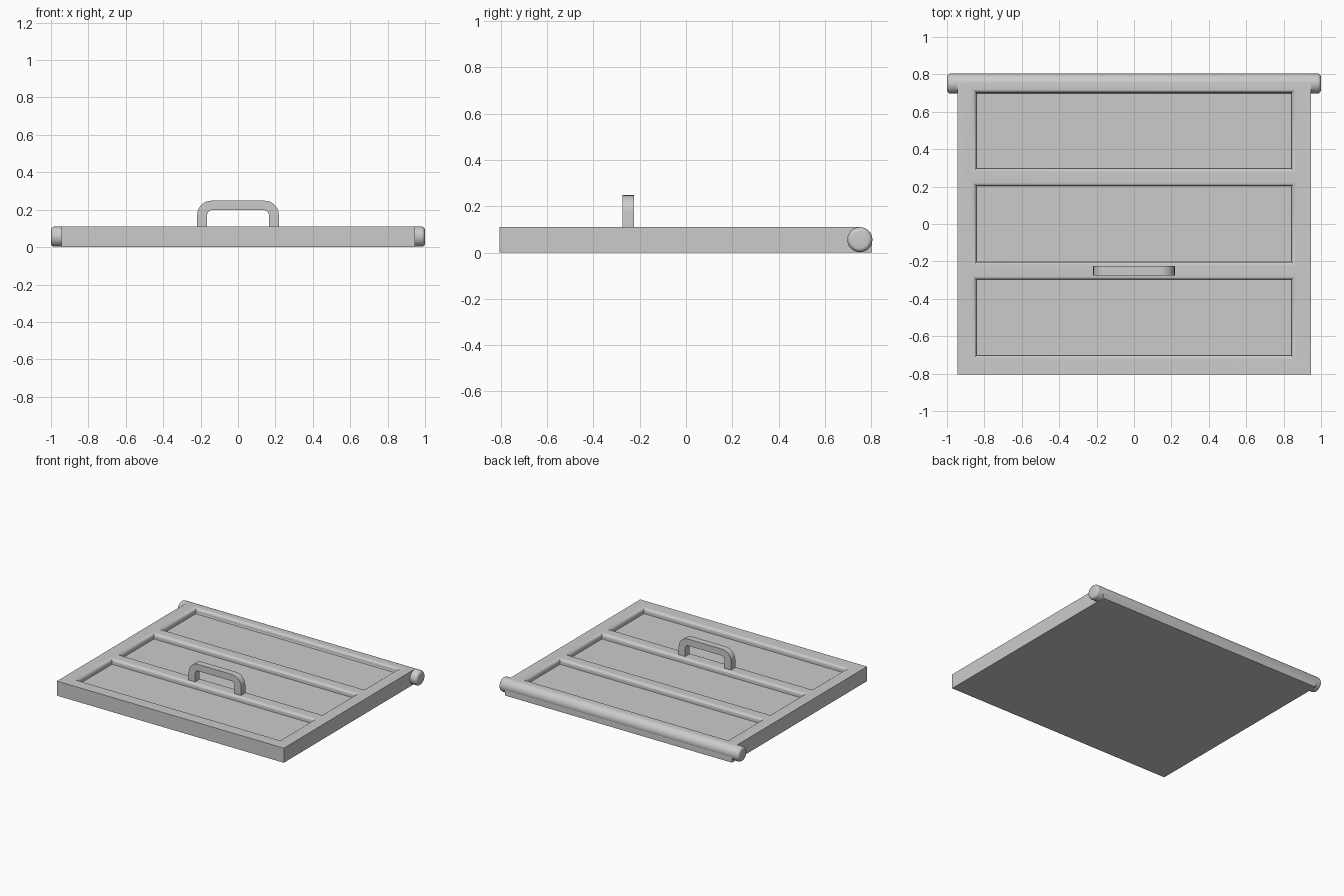
import bpy
import bmesh
from math import sin, cos, pi, radians

if "Cube" in bpy.data.objects:
    bpy.data.objects.remove(bpy.data.objects["Cube"])

grey = bpy.data.materials.new("plain grey")
grey.use_nodes = True
GREY = (0.6, 0.6, 0.6, 1)
grey.diffuse_color = GREY
grey.node_tree.nodes["Principled BSDF"].inputs["Base Color"].default_value = GREY

TOP = 0.11       # slab height
HINGE_Y = 0.751  # hinge axis
HINGE_Z = 0.056
HINGE_R = 0.054


def finish(name, bm):
    """Turn a bmesh into a linked object."""
    bmesh.ops.recalc_face_normals(bm, faces=bm.faces)
    mesh = bpy.data.meshes.new(name)
    bm.to_mesh(mesh)
    bm.free()
    obj = bpy.data.objects.new(name, mesh)
    bpy.context.collection.objects.link(obj)
    mesh.materials.append(grey)
    return obj


def activate(obj):
    bpy.ops.object.select_all(action='DESELECT')
    obj.select_set(True)
    bpy.context.view_layer.objects.active = obj


def smooth(obj):
    activate(obj)
    bpy.ops.object.shade_smooth_by_angle(angle=radians(35))


def arc(cx, cz, r, start, end, steps=8):
    """Points along an arc, angles in degrees."""
    angles = [radians(start + (end - start) * i / steps) for i in range(steps + 1)]
    return [(cx + r * cos(a), cz + r * sin(a)) for a in angles]


def prism(name, profile, place, start, end):
    """Extrude a profile; place maps (u, v, depth) to a position."""
    bm = bmesh.new()
    rings = [[bm.verts.new(place(u, v, d)) for u, v in profile] for d in (start, end)]
    bm.faces.new(rings[0])
    bm.faces.new(rings[1])
    n = len(profile)
    for i in range(n):
        j = (i + 1) % n
        bm.faces.new((rings[0][i], rings[0][j], rings[1][j], rings[1][i]))
    return finish(name, bm)


# Slab, with its upper back edge rounded around the hinge
back_r = HINGE_R - 0.002
side = [(-0.805, 0), (HINGE_Y + back_r, 0)]
side += arc(HINGE_Y, TOP - back_r, back_r, 0, 90)
side += [(-0.805, TOP)]
slab = prism("hatch_panel", side, lambda y, z, x: (x, y, z), -0.945, 0.945)

# Cutter for the three recesses, flared to give them rounded rims
DEPTH, RIM, HALF_X, HALF_Y = 0.04, 0.022, 0.842, 0.202
levels = [(0, TOP - DEPTH)]
for i in range(7):
    t = pi / 2 * i / 6
    levels.append((RIM * (1 - cos(t)), TOP - RIM + RIM * sin(t)))
levels.append((RIM, TOP + 0.03))

bm = bmesh.new()
for cy in (-0.5, 0, 0.5):
    rings = []
    for grow, z in levels:
        hx, hy = HALF_X + grow, HALF_Y + grow
        corners = ((-hx, -hy), (hx, -hy), (hx, hy), (-hx, hy))
        rings.append([bm.verts.new((x, cy + y, z)) for x, y in corners])
    bm.faces.new(rings[0])
    bm.faces.new(rings[-1])
    for low, high in zip(rings, rings[1:]):
        for i in range(4):
            j = (i + 1) % 4
            bm.faces.new((low[i], low[j], high[j], high[i]))
cutter = finish("recess_cutter", bm)
cutter.hide_render = True

cut = slab.modifiers.new("recesses", 'BOOLEAN')
cut.operation = 'DIFFERENCE'
cut.solver = 'EXACT'
cut.object = cutter
activate(slab)
bpy.ops.object.modifier_apply(modifier=cut.name)
bpy.data.objects.remove(cutter)
smooth(slab)

# Hinge rod with rounded ends
bpy.ops.mesh.primitive_cylinder_add(
    vertices=48, radius=HINGE_R, depth=2,
    location=(0, HINGE_Y, HINGE_Z), rotation=(0, pi / 2, 0))
hinge = bpy.context.object
hinge.name = "hinge_rod"
hinge.data.materials.append(grey)
bevel = hinge.modifiers.new("rounded ends", 'BEVEL')
bevel.width = 0.02
bevel.segments = 5
bevel.limit_method = 'ANGLE'
bevel.angle_limit = radians(60)
bpy.ops.object.modifier_apply(modifier=bevel.name)
smooth(hinge)

# Handle on the lower rail
foot = TOP - 0.01
outer, inner, outer_top, inner_top = 0.218, 0.165, 0.248, 0.198
r_out, r_in = 0.075, 0.028
outline = [(outer, foot)]
outline += arc(outer - r_out, outer_top - r_out, r_out, 0, 90)
outline += arc(r_out - outer, outer_top - r_out, r_out, 90, 180)
outline += [(-outer, foot), (-inner, foot)]
outline += arc(r_in - inner, inner_top - r_in, r_in, 180, 90)
outline += arc(inner - r_in, inner_top - r_in, r_in, 90, 0)
outline += [(inner, foot)]
handle = prism("handle", outline, lambda x, z, y: (x, y, z), -0.275, -0.225)
smooth(handle)
